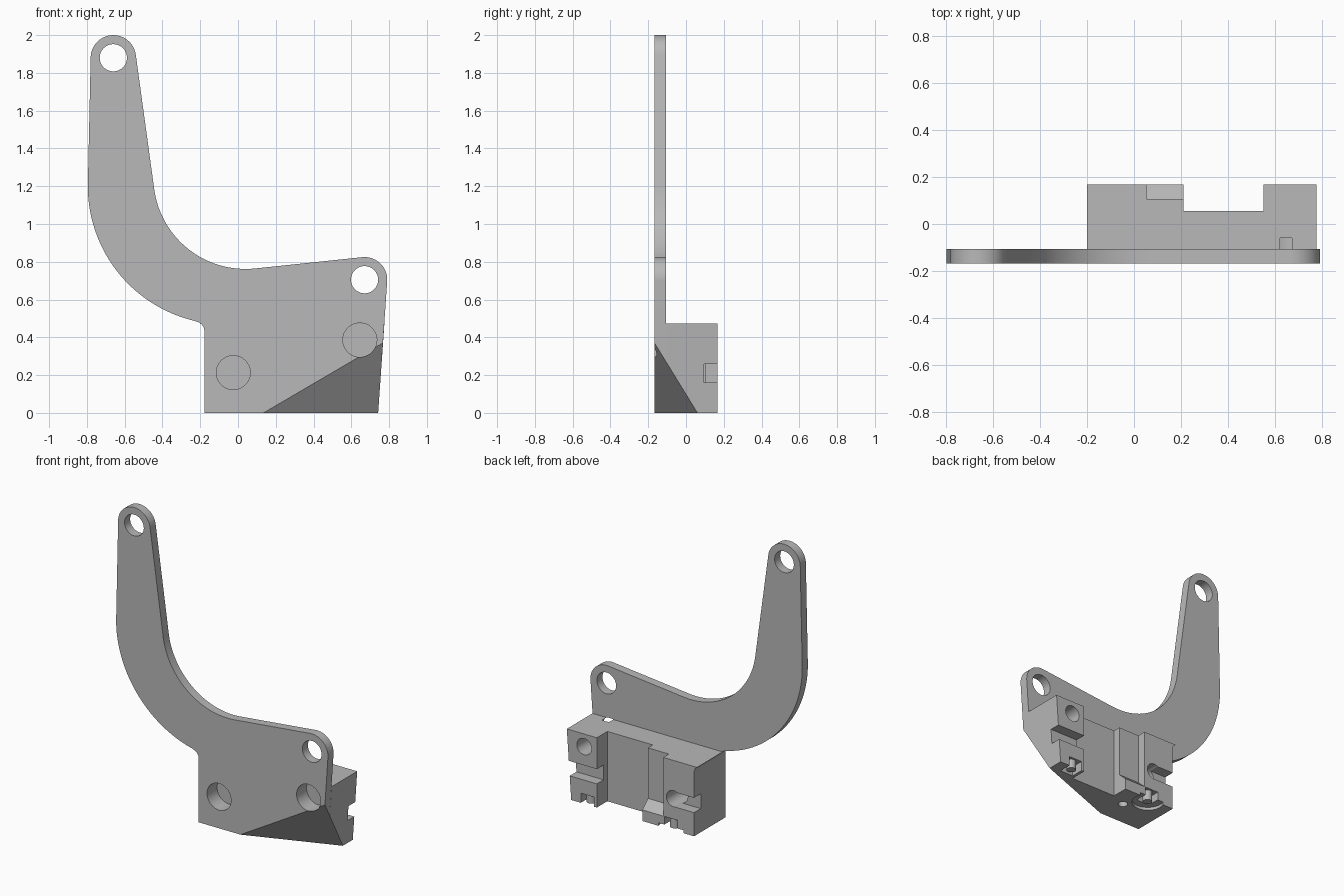
import bpy, bmesh
from math import cos, sin, radians
from mathutils import Vector

cube = bpy.data.objects.get("Cube")
if cube:
    bpy.data.objects.remove(cube, do_unlink=True)

grey = bpy.data.materials.new("light_grey")
grey.use_nodes = True
COLOUR = (0.48, 0.48, 0.48, 1)
grey.diffuse_color = COLOUR
grey.node_tree.nodes["Principled BSDF"].inputs["Base Color"].default_value = COLOUR

FRONT, PLATE_BACK, BACK = -0.167, -0.107, 0.167


def arc(cx, cz, r, start, end, n=20):
    angles = [radians(start + (end - start) * i / n) for i in range(n + 1)]
    return [(cx + r * cos(a), cz + r * sin(a)) for a in angles]


def prism(name, points, axis, lo, hi):
    """Extrude a 2D outline along x, y or z."""
    def place(p, d):
        return {"x": (d, p[0], p[1]), "y": (p[0], d, p[1]), "z": (p[0], p[1], d)}[axis]
    bm = bmesh.new()
    face = bm.faces.new([bm.verts.new(place(p, lo)) for p in points])
    out = bmesh.ops.extrude_face_region(bm, geom=[face])
    shift = Vector(place((0, 0), hi - lo))
    verts = [v for v in out["geom"] if isinstance(v, bmesh.types.BMVert)]
    bmesh.ops.translate(bm, verts=verts, vec=shift)
    bmesh.ops.recalc_face_normals(bm, faces=bm.faces)
    mesh = bpy.data.meshes.new(name)
    bm.to_mesh(mesh)
    bm.free()
    mesh.materials.append(grey)
    obj = bpy.data.objects.new(name, mesh)
    bpy.context.collection.objects.link(obj)
    return obj


def rod(name, a, b, r, axis, lo, hi):
    return prism(name, arc(a, b, r, 0, 360, 48)[:-1], axis, lo, hi)


def box(name, x0, x1, y0, y1, z0, z1):
    return prism(name, [(x0, y0), (x1, y0), (x1, y1), (x0, y1)], "z", z0, z1)


def slice_corner(obj):
    """Cut the sloping corner under the front right."""
    a, b, c = Vector((0.135, FRONT, 0)), Vector((0.78, FRONT, 0.378)), Vector((0.74, 0.06, 0))
    normal = (b - a).cross(c - a)
    if normal.z > 0:
        normal = -normal
    bm = bmesh.new()
    bm.from_mesh(obj.data)
    cut = bmesh.ops.bisect_plane(bm, geom=bm.verts[:] + bm.edges[:] + bm.faces[:],
                                 plane_co=a, plane_no=normal, clear_outer=True)
    edges = [e for e in cut["geom_cut"] if isinstance(e, bmesh.types.BMEdge)]
    bmesh.ops.holes_fill(bm, edges=edges)
    bmesh.ops.remove_doubles(bm, verts=bm.verts, dist=1e-5)
    bmesh.ops.recalc_face_normals(bm, faces=bm.faces)
    bm.to_mesh(obj.data)
    bm.free()


def subtract(obj, cutters):
    for cutter in cutters:
        mod = obj.modifiers.new("cut", "BOOLEAN")
        mod.operation, mod.solver, mod.object = "DIFFERENCE", "EXACT", cutter
    graph = bpy.context.evaluated_depsgraph_get()
    mesh = bpy.data.meshes.new_from_object(obj.evaluated_get(graph))
    obj.modifiers.clear()
    obj.data = mesh


def smooth(obj):
    obj.data.shade_smooth()
    obj.data.set_sharp_from_angle(angle=radians(30))


# Curved arm plate outline
foot = [(-0.177, 0), (0.742, 0)]
fillet = arc(-0.232, 0.43, 0.055, 78, 0, 8)
outline = (foot
           + arc(0.67, 0.705, 0.12, -3, 96)
           + arc(0.04, 1.25, 0.488, 276, 189, 32)
           + arc(-0.66, 1.88, 0.12, 8, 180, 28)
           + arc(-0.063, 1.2, 0.732, 180, 257, 36)
           + fillet)
plate = prism("arm_plate", outline, "y", FRONT, PLATE_BACK)

# Mounting block, following the plate's lower outline
TOP = 0.472
block_outline = foot + [(0.775, TOP), (-0.2, TOP)] + [p for p in fillet if p[1] < TOP]
block = prism("mounting_block", block_outline, "y", PLATE_BACK, BACK)

for part in (plate, block):
    slice_corner(part)

# Eyes at the arm ends and screw head bores
screws = [(-0.025, 0.213), (0.645, 0.386)]
bores = [rod("bore", x, z, 0.09, "y", -0.3, -0.06) for x, z in screws]
eyes = [rod("eye", x, z, 0.072, "y", -0.3, 0) for x, z in [(-0.66, 1.88), (0.67, 0.705)]]
subtract(plate, bores + eyes)

# Rear screw holes, recess, stepped ledge, side notches and underside pockets
shanks = [rod("shank", x, z, 0.055, "y", -0.045, 0.3) for x, z in screws]
ledge = [(0.107, 0.13), (0.2, 0.045), (0.2, 0.6), (0.107, 0.6)]
reliefs = [
    box("recess", 0.21, 0.55, 0.055, 0.3, -0.1, 0.6),
    prism("ledge", ledge, "x", 0.053, 0.25),
    box("notch", 0.5, 0.9, 0.095, 0.3, 0.16, 0.26),
    box("notch", -0.3, -0.03, 0.095, 0.3, 0.16, 0.26),
    box("slot", 0.57, 0.67, 0.08, 0.3, -0.1, 0.065),
    box("slot", -0.055, 0.045, 0.08, 0.3, -0.1, 0.075),
    rod("pocket", -0.005, 0.13, 0.1, "z", -0.1, 0.02),
    rod("pin_hole", 0.1, 0.01, 0.03, "z", -0.1, 0.06),
]
subtract(block, bores + shanks + reliefs)

for cutter in bores + eyes + shanks + reliefs:
    bpy.data.objects.remove(cutter, do_unlink=True)

# Small pegs standing in the underside slots
pegs = [rod("peg_right", -0.005, 0.125, 0.03, "z", 0.005, 0.085),
        rod("peg_left", 0.62, 0.125, 0.03, "z", 0.005, 0.075)]

for part in [plate, block] + pegs:
    smooth(part)
